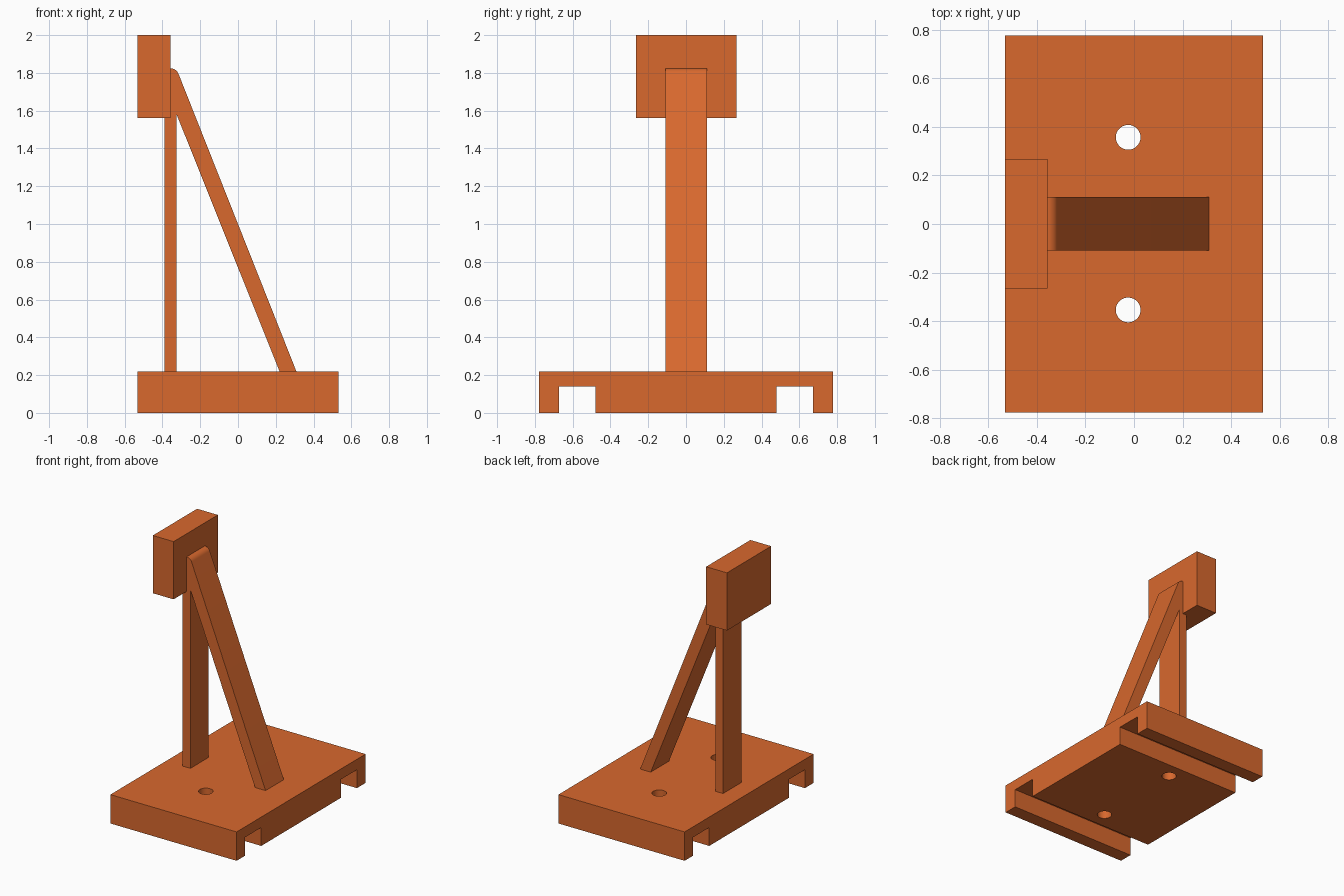
import bpy, bmesh, math
from mathutils import Vector

if "Cube" in bpy.data.objects:
    bpy.data.objects.remove(bpy.data.objects["Cube"])

paint = bpy.data.materials.new("orange")
paint.diffuse_color = (0.69, 0.14, 0.027, 1)
paint.use_nodes = True
paint.node_tree.nodes["Principled BSDF"].inputs["Base Color"].default_value = paint.diffuse_color


def prism(name, profile, to_3d, sweep):
    """Extrude a closed 2D profile along the sweep vector."""
    bm = bmesh.new()
    face = bm.faces.new([bm.verts.new(to_3d(*p)) for p in profile])
    out = bmesh.ops.extrude_face_region(bm, geom=[face])
    moved = [g for g in out["geom"] if isinstance(g, bmesh.types.BMVert)]
    bmesh.ops.translate(bm, verts=moved, vec=Vector(sweep))
    bmesh.ops.recalc_face_normals(bm, faces=bm.faces)
    mesh = bpy.data.meshes.new(name)
    bm.to_mesh(mesh)
    bm.free()
    obj = bpy.data.objects.new(name, mesh)
    bpy.context.collection.objects.link(obj)
    mesh.materials.append(paint)
    return obj


# Base plate: cross-section with two underside channels, swept along x
W, H = 0.532, 0.22
half = [(0.48, 0), (0.48, 0.14), (0.673, 0.14), (0.673, 0), (0.777, 0), (0.777, H)]
section = half + [(-y, z) for y, z in reversed(half)]
base = prism("base_plate", section, lambda y, z: (-W, y, z), (2 * W, 0, 0))

# Bolt holes through the base
for y in (-0.354, 0.357):
    bpy.ops.mesh.primitive_cylinder_add(vertices=48, radius=0.051, depth=0.6,
                                        location=(-0.024, y, 0.1))
    cutter = bpy.context.object
    cutter.name = "hole_cutter"
    cutter.hide_render = True
    mod = base.modifiers.new("bolt_hole", 'BOOLEAN')
    mod.object = cutter
    mod.solver = 'EXACT'
    bpy.context.view_layer.objects.active = base
    bpy.ops.object.modifier_apply(modifier=mod.name)
    bpy.data.objects.remove(cutter)

# Upright post and sloping brace as one bent bar with a rounded top
r, cx, cz = 0.045, -0.357, 1.779
rounded = [(cx + r * math.cos(a), cz + r * math.sin(a))
           for a in (math.radians(22 + 68 * i / 8) for i in range(9))]
outline = [(-0.39, H), (-0.325, H), (-0.325, 1.58), (0.22, H), (0.309, H)]
outline += rounded + [(-0.357, 1.56), (-0.39, 1.56)]
bar = prism("post_and_brace", outline, lambda x, z: (x, -0.109, z), (0, 0.22, 0))

# Head block on top of the post
head = prism("head_block", [(-W, 1.56), (-0.357, 1.56), (-0.357, 2.0), (-W, 2.0)],
             lambda x, z: (x, -0.266, z), (0, 0.533, 0))

# Smooth the round surfaces, keep the flat edges crisp
for obj in (base, bar):
    bpy.ops.object.select_all(action='DESELECT')
    obj.select_set(True)
    bpy.context.view_layer.objects.active = obj
    bpy.ops.object.shade_smooth_by_angle(angle=math.radians(20))
